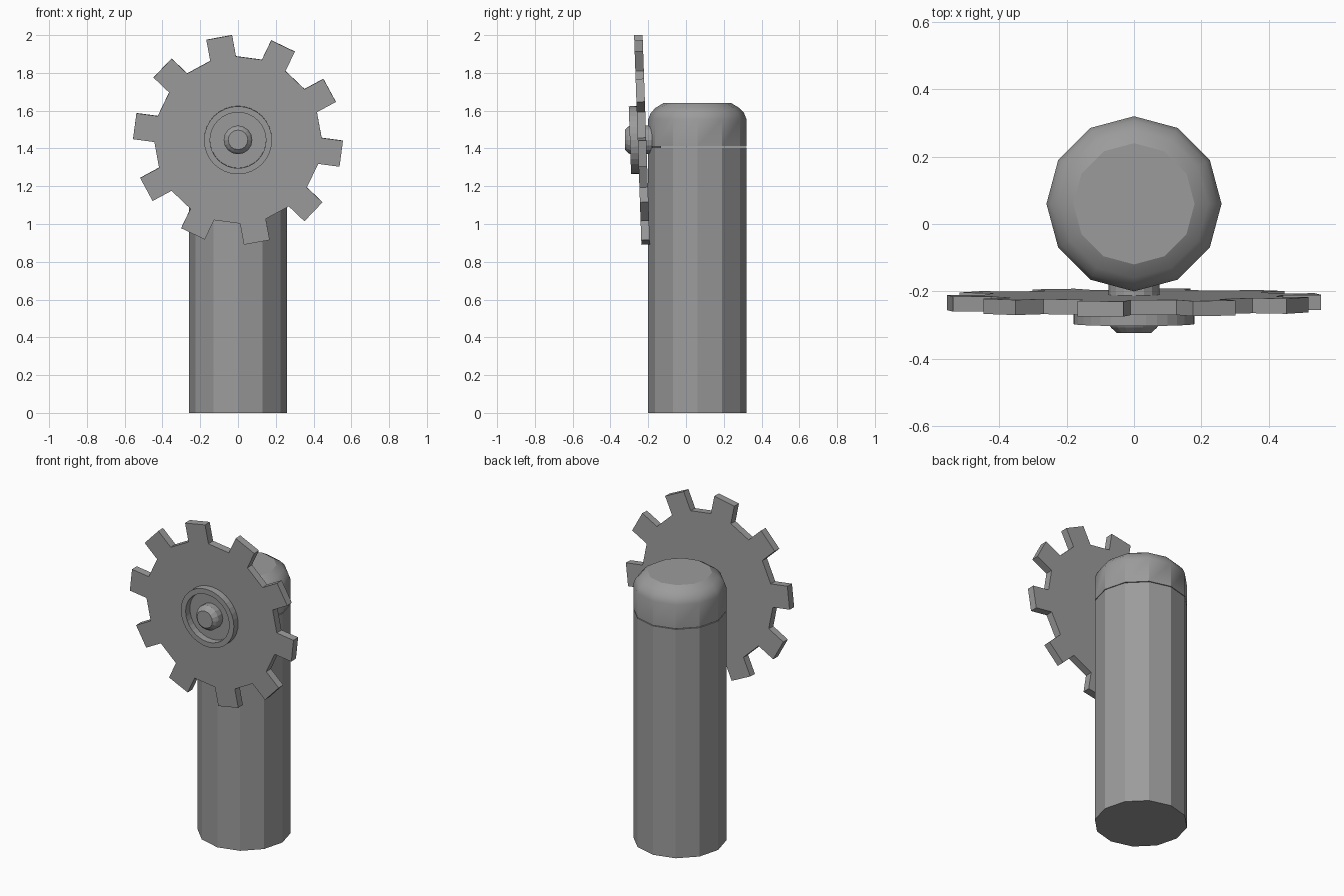
import bpy, bmesh
from math import sin, cos, pi, radians
from mathutils import Matrix

if "Cube" in bpy.data.objects:
    bpy.data.objects.remove(bpy.data.objects["Cube"])

HUB = Matrix.Translation((0, -0.233, 1.4455))
LEAN = HUB @ Matrix.Rotation(radians(2), 4, 'X')
TO_FRONT = Matrix.Rotation(radians(90), 4, 'X')   # local z -> -y

DARK = bpy.data.materials.new("dark_grey")
DARK.diffuse_color = (0.33, 0.33, 0.33, 1)
DARK.use_nodes = True
DARK.node_tree.nodes["Principled BSDF"].inputs["Base Color"].default_value = DARK.diffuse_color


def finish(name, bm, matrix, smooth=None):
    bmesh.ops.recalc_face_normals(bm, faces=bm.faces)
    bm.transform(matrix)
    me = bpy.data.meshes.new(name)
    bm.to_mesh(me)
    bm.free()
    me.materials.append(DARK)
    ob = bpy.data.objects.new(name, me)
    bpy.context.collection.objects.link(ob)
    if smooth:
        bpy.ops.object.select_all(action='DESELECT')
        ob.select_set(True)
        bpy.context.view_layer.objects.active = ob
        bpy.ops.object.shade_smooth_by_angle(angle=radians(smooth))
    return ob


def lathe(name, profile, sides, matrix, closed=False, smooth=None):
    """Revolve (radius, height) points about z; open profiles get end caps."""
    bm = bmesh.new()
    rings = [[bm.verts.new((r * cos(2 * pi * i / sides), r * sin(2 * pi * i / sides), z))
              for i in range(sides)] for r, z in profile]
    pairs = list(zip(rings, rings[1:]))
    if closed:
        pairs.append((rings[-1], rings[0]))
    else:
        bm.faces.new(rings[0])
        bm.faces.new(rings[-1])
    for a, b in pairs:
        for i in range(sides):
            j = (i + 1) % sides
            bm.faces.new((a[i], a[j], b[j], b[i]))
    return finish(name, bm, matrix, smooth)


# Twelve-sided post and its rounded cap, with a fine seam between
POST = Matrix.Translation((0, 0.06, 0))
lathe("post", [(0.26, 0), (0.26, 1.405)], 12, POST)
lathe("post_cap", [(0.26, 1.409), (0.26, 1.555), (0.247, 1.588), (0.22, 1.616), (0.18, 1.64)],
      12, POST, smooth=29)

# Gear: twenty-sided disc with every other side face pulled out into a tooth
bm = bmesh.new()
R, DEPTH, HALF, TEETH = 0.443, 0.114, 0.0225, 10
outline = []
for k in range(TEETH):
    mid = radians(-7.6 + 36 * k)
    a, b = mid - pi / 20, mid + pi / 20
    dx, dy = DEPTH * cos(mid), DEPTH * sin(mid)
    pa, pb = (R * cos(a), R * sin(a)), (R * cos(b), R * sin(b))
    outline += [pa, (pa[0] + dx, pa[1] + dy), (pb[0] + dx, pb[1] + dy), pb]
face = bm.faces.new([bm.verts.new((x, y, -HALF)) for x, y in outline])
ext = bmesh.ops.extrude_face_region(bm, geom=[face], use_keep_orig=True)
bmesh.ops.translate(bm, vec=(0, 0, 2 * HALF),
                    verts=[g for g in ext['geom'] if isinstance(g, bmesh.types.BMVert)])
finish("gear", bm, LEAN @ TO_FRONT)

# Raised ring on the gear face
lathe("gear_ring", [(0.18, 0.01), (0.18, 0.064), (0.148, 0.064), (0.148, 0.01)],
      32, LEAN @ TO_FRONT, closed=True)

# Axle running from the post through the gear, with a bevelled tip
lathe("axle", [(0.076, -0.1), (0.076, 0.062), (0.068, 0.075), (0.052, 0.09)],
      16, HUB @ TO_FRONT)
